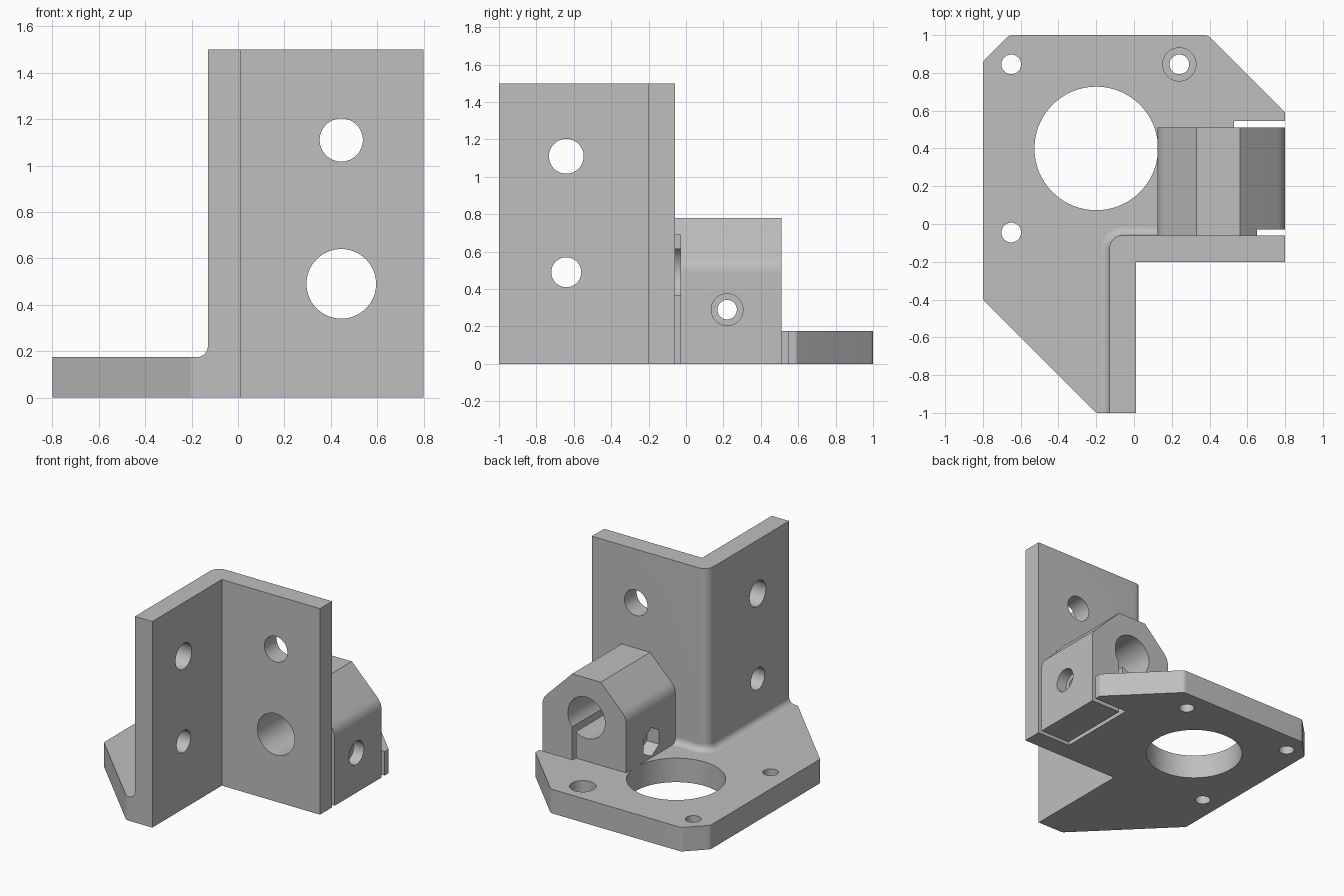
import bpy, bmesh, math
from mathutils import Vector, Matrix

cube = bpy.data.objects.get("Cube")
if cube:
    bpy.data.objects.remove(cube, do_unlink=True)

grey = bpy.data.materials.new("plain grey")
grey.use_nodes = True
COLOR = (0.52, 0.52, 0.52, 1)
grey.diffuse_color = COLOR
grey.node_tree.nodes["Principled BSDF"].inputs["Base Color"].default_value = COLOR


def make(name, bm):
    bmesh.ops.recalc_face_normals(bm, faces=bm.faces)
    mesh = bpy.data.meshes.new(name)
    bm.to_mesh(mesh)
    bm.free()
    mesh.materials.append(grey)
    ob = bpy.data.objects.new(name, mesh)
    bpy.context.collection.objects.link(ob)
    return ob


def rounded(corners, steps=8):
    """Outline from (x, y, radius) corners."""
    out = []
    n = len(corners)
    for i, (x, y, r) in enumerate(corners):
        p = Vector((x, y))
        if r == 0:
            out.append(p)
            continue
        a = (Vector(corners[i - 1][:2]) - p).normalized()
        b = (Vector(corners[(i + 1) % n][:2]) - p).normalized()
        half = a.angle(b) / 2
        c = p + (a + b).normalized() * (r / math.sin(half))
        u = p + a * (r / math.tan(half)) - c
        v = p + b * (r / math.tan(half)) - c
        sweep = u.angle(v)
        for k in range(steps + 1):
            t = k / steps
            out.append(c + (u * math.sin((1 - t) * sweep) + v * math.sin(t * sweep)) / math.sin(sweep))
    return out


def extrude(name, outline, lo, hi, axis="z"):
    """Prism along z (outline x, y) or along y (outline x, z)."""
    place = (lambda p, h: (p.x, p.y, h)) if axis == "z" else (lambda p, h: (p.x, h, p.y))
    bm = bmesh.new()
    rings = [[bm.verts.new(place(p, h)) for p in outline] for h in (lo, hi)]
    for ring in rings:
        bm.faces.new(ring)
    n = len(outline)
    for i in range(n):
        j = (i + 1) % n
        bm.faces.new((rings[0][i], rings[0][j], rings[1][j], rings[1][i]))
    return make(name, bm)


def box(x0, x1, y0, y1, z0, z1):
    pts = [Vector(p) for p in ((x0, y0), (x1, y0), (x1, y1), (x0, y1))]
    return extrude("slot_cutter", pts, z0, z1)


def rod(start, end, r, sides=64):
    a, b = Vector(start), Vector(end)
    turn = (b - a).to_track_quat("Z", "Y").to_matrix().to_4x4()
    bm = bmesh.new()
    bmesh.ops.create_cone(bm, cap_ends=True, segments=sides, radius1=r, radius2=r,
                          depth=(b - a).length, matrix=Matrix.Translation((a + b) / 2) @ turn)
    return make("hole_cutter", bm)


def combine(target, other, operation):
    other.hide_render = True
    mod = target.modifiers.new("combine", "BOOLEAN")
    mod.operation, mod.solver, mod.object = operation, "EXACT", other
    bpy.context.view_layer.objects.active = target
    bpy.ops.object.modifier_apply(modifier=mod.name)
    bpy.data.objects.remove(other, do_unlink=True)


BASE = 0.175

# Base plate with clipped corners
bracket = extrude("bracket", rounded([
    (-0.66, 1, .04), (0.39, 1, .04), (0.8, 0.59, .02), (0.8, -0.2, 0), (0.01, -0.2, 0),
    (0.01, -1, 0), (-0.2, -1, .03), (-0.8, -0.4, .03), (-0.8, 0.86, .04)]), 0, BASE)
combine(bracket, rod((-.2, .4, -.1), (-.2, .4, .5), .327, 96), "DIFFERENCE")

# Upright corner wall
wall = extrude("corner_wall", rounded([
    (-.13, -1, 0), (.01, -1, 0), (.01, -.2, 0), (.8, -.2, 0), (.8, -.06, 0), (-.13, -.06, .07)]), 0, 1.5)
combine(bracket, wall, "UNION")

# Clamp block with sloped shoulders
block = extrude("clamp_block", rounded([
    (.125, 0, 0), (.8, 0, 0), (.8, .54, .12), (.56, .78, 0), (.33, .78, 0), (.125, .575, .12)]),
    -.1, .51, "y")
combine(bracket, block, "UNION")

# Slots that free the clamp jaw
for slot in [(.53, .56, -.06, .545, -.1, .49), (.53, .9, .51, .545, -.1, .3),
             (.53, .9, -.06, -.03, -.1, .69)]:
    combine(bracket, box(*slot), "DIFFERENCE")

# Wall holes, clamp bore, clamp screw with nut pocket, mounting holes
holes = [
    ((.445, -.4, 1.11), (.445, .2, 1.11), .093, 64),
    ((.445, -.4, .49), (.445, .7, .49), .15, 64),
    ((-.3, -.64, 1.11), (.2, -.64, 1.11), .093, 64),
    ((-.3, -.64, .49), (.2, -.64, .49), .08, 64),
    ((.05, .22, .29), (.9, .22, .29), .052, 48),
    ((.72, .22, .29), (.9, .22, .29), .085, 48),
    ((.05, .22, .29), (.225, .22, .29), .104, 6),
    ((-.65, .845, -.1), (-.65, .845, .3), .052, 48),
    ((-.65, -.045, -.1), (-.65, -.045, .3), .052, 48),
    ((.24, .845, -.1), (.24, .845, .3), .052, 48),
    ((.24, .845, .08), (.24, .845, .3), .088, 48),
]
for start, end, radius, sides in holes:
    combine(bracket, rod(start, end, radius, sides), "DIFFERENCE")

# Fillet where the outer wall meets the base
F = 0.045
section = [(-.02, BASE - .03), (F, BASE - .03)]
for k in range(9):
    t = math.pi / 2 * k / 8
    section.append((F - F * math.sin(t), BASE + F - F * math.cos(t)))
section.append((-.02, BASE + F))
path = [((-.13, -1), math.pi)]
for k in range(13):
    t = math.pi - math.pi / 2 * k / 12
    path.append(((-.06 + .07 * math.cos(t), -.13 + .07 * math.sin(t)), t))
path.append(((.13, -.06), math.pi / 2))
bm = bmesh.new()
rings = [[bm.verts.new((p[0] + d * math.cos(a), p[1] + d * math.sin(a), z)) for d, z in section]
         for p, a in path]
for ra, rb in zip(rings, rings[1:]):
    for i in range(len(section)):
        j = (i + 1) % len(section)
        bm.faces.new((ra[i], ra[j], rb[j], rb[i]))
bm.faces.new(rings[0])
bm.faces.new(rings[-1])
fillet = make("wall_fillet", bm)

for ob in (bracket, fillet):
    bpy.ops.object.select_all(action="DESELECT")
    ob.select_set(True)
    bpy.context.view_layer.objects.active = ob
    bpy.ops.object.shade_smooth_by_angle(angle=math.radians(30))
